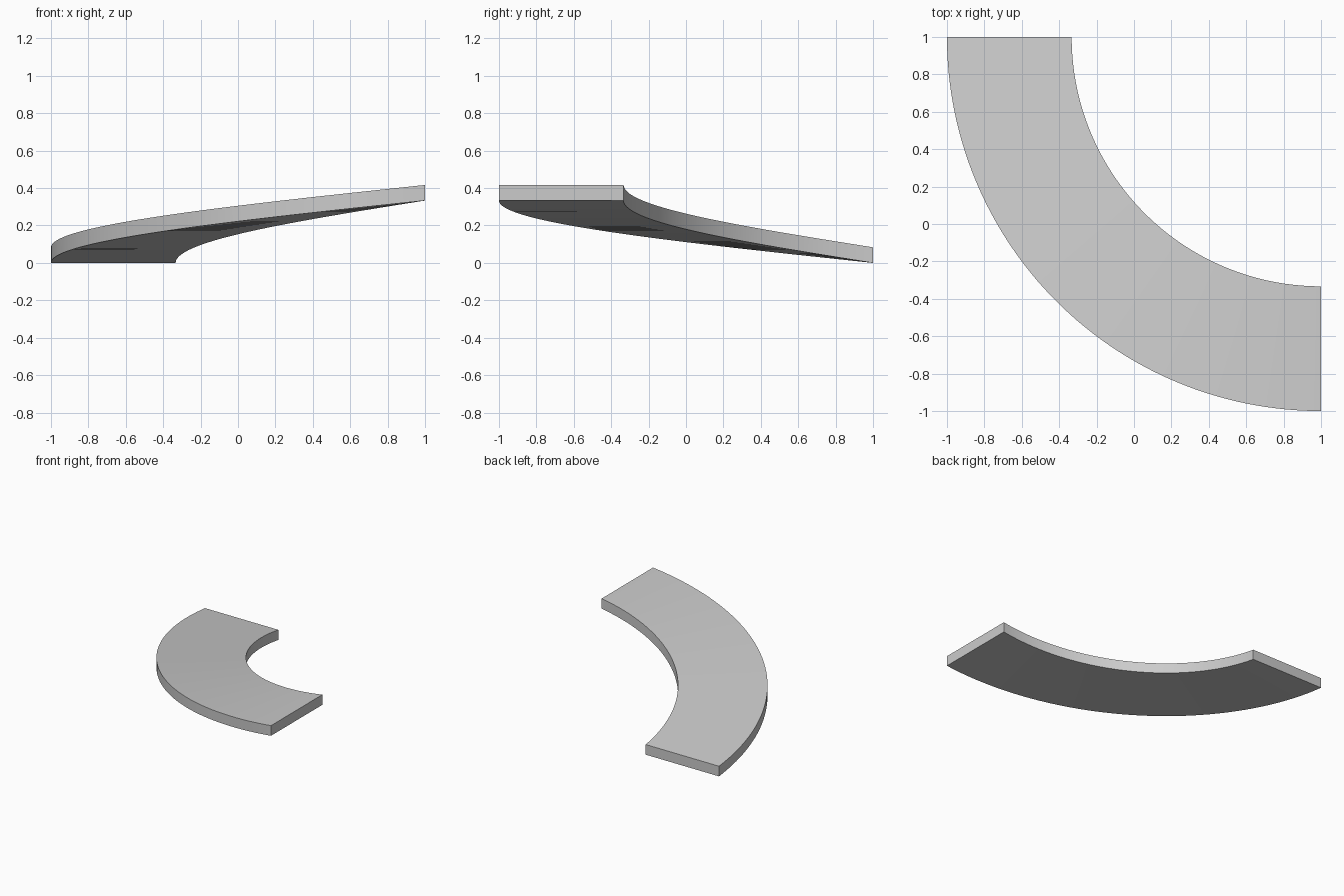
import bpy, bmesh
from math import pi, cos, sin, radians

cube = bpy.data.objects.get("Cube")
if cube:
    bpy.data.objects.remove(cube, do_unlink=True)

OUTER, INNER = 2.0, 4 / 3      # radii about the turning axis at (1, 1)
RISE, THICK = 1 / 3, 1 / 12
STEPS = 64

# Plain grey material
grey = bpy.data.materials.new("light_grey")
grey.use_nodes = True
colour = (0.6, 0.6, 0.6, 1)
grey.diffuse_color = colour
grey.node_tree.nodes["Principled BSDF"].inputs["Base Color"].default_value = colour

# Quarter-turn helical slab: a rectangular section swept around while rising
bm = bmesh.new()
section = [(OUTER, 0), (INNER, 0), (INNER, THICK), (OUTER, THICK)]
rings = []
for i in range(STEPS + 1):
    t = i / STEPS
    a = pi + t * pi / 2
    rings.append([bm.verts.new((1 + r * cos(a), 1 + r * sin(a), t * RISE + h))
                  for r, h in section])
for a, b in zip(rings, rings[1:]):
    for k in range(4):
        n = (k + 1) % 4
        bm.faces.new((a[k], a[n], b[n], b[k]))

# End caps
bm.faces.new(rings[0])
bm.faces.new(rings[-1])
bmesh.ops.recalc_face_normals(bm, faces=bm.faces)

mesh = bpy.data.meshes.new("curved_ramp")
bm.to_mesh(mesh)
bm.free()
mesh.materials.append(grey)
ramp = bpy.data.objects.new("curved_ramp", mesh)
bpy.context.collection.objects.link(ramp)

# Smooth curved sides, crisp corners
bpy.ops.object.select_all(action='DESELECT')
ramp.select_set(True)
bpy.context.view_layer.objects.active = ramp
bpy.ops.object.shade_smooth_by_angle(angle=radians(30))
